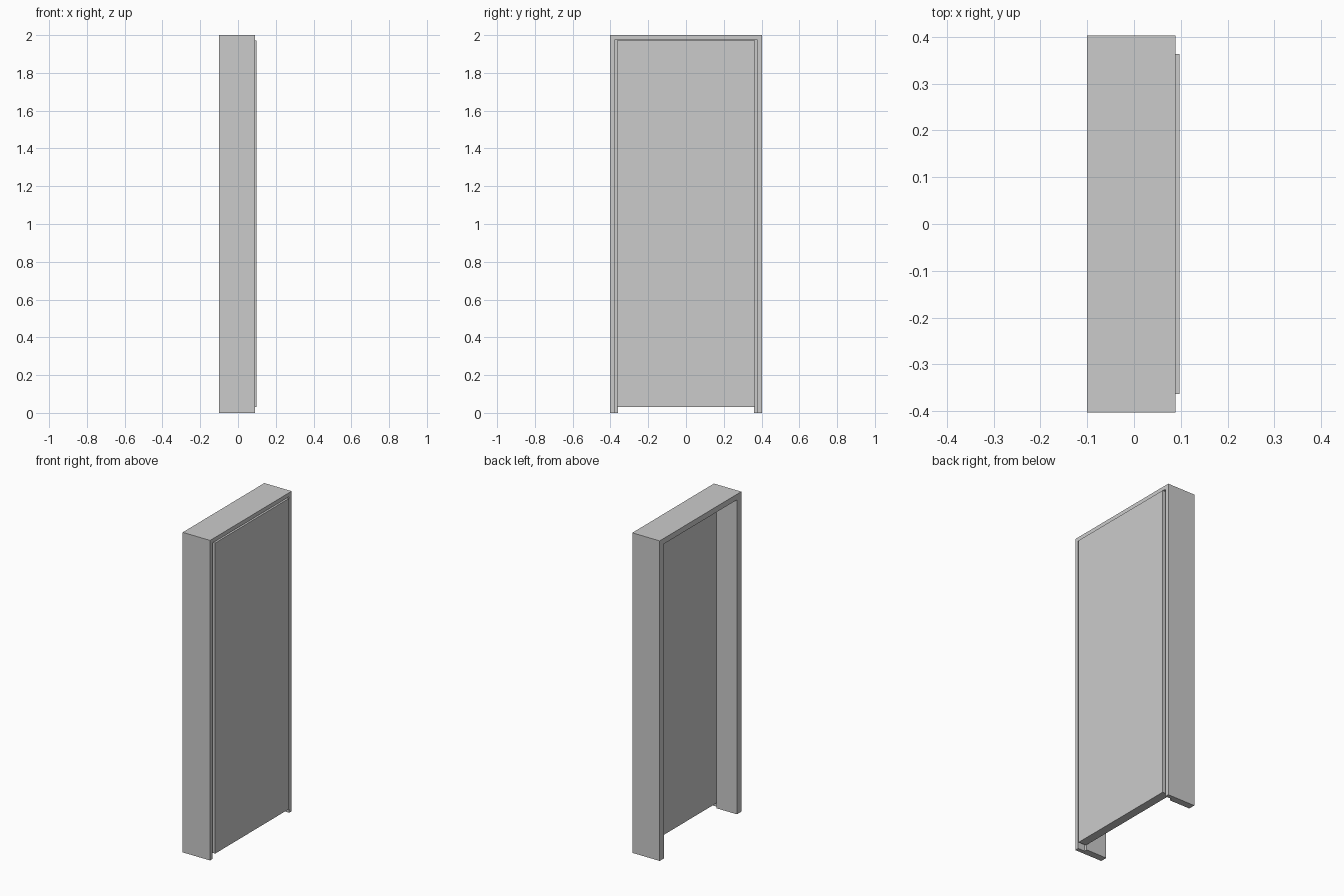
import bpy, bmesh

if "Cube" in bpy.data.objects:
    bpy.data.objects.remove(bpy.data.objects["Cube"])

W, H = 0.403, 2.0  # frame half width and height


def finish(name, bm):
    bmesh.ops.recalc_face_normals(bm, faces=bm.faces)
    me = bpy.data.meshes.new(name)
    bm.to_mesh(me)
    bm.free()
    ob = bpy.data.objects.new(name, me)
    bpy.context.collection.objects.link(ob)
    return ob


# Rebated door frame: L-section (x, side inset, head inset) swept up, across, down
section = [(-0.10, 0, 0), (0.089, 0, 0), (0.089, 0.025, 0.025),
           (0.042, 0.025, 0.025), (0.042, 0.043, 0.035), (-0.10, 0.043, 0.035)]
bm = bmesh.new()
rings = []
for side, top in ((-1, False), (-1, True), (1, True), (1, False)):
    rings.append([bm.verts.new((x, side * (W - s), H - h if top else 0))
                  for x, s, h in section])
n = len(section)
for a, b in zip(rings, rings[1:]):
    for i in range(n):
        j = (i + 1) % n
        bm.faces.new((a[i], a[j], b[j], b[i]))
bm.faces.new(rings[0])
bm.faces.new(rings[-1])
finish("door_frame", bm)

# Door leaf resting against the rebate, slightly proud of the frame
x0, x1, half, z0, z1 = 0.044, 0.097, 0.364, 0.03, 1.971
bm = bmesh.new()
bmesh.ops.create_cube(bm, size=1)
bmesh.ops.scale(bm, vec=(x1 - x0, 2 * half, z1 - z0), verts=bm.verts)
bmesh.ops.translate(bm, vec=((x0 + x1) / 2, 0, (z0 + z1) / 2), verts=bm.verts)
finish("door_leaf", bm)
